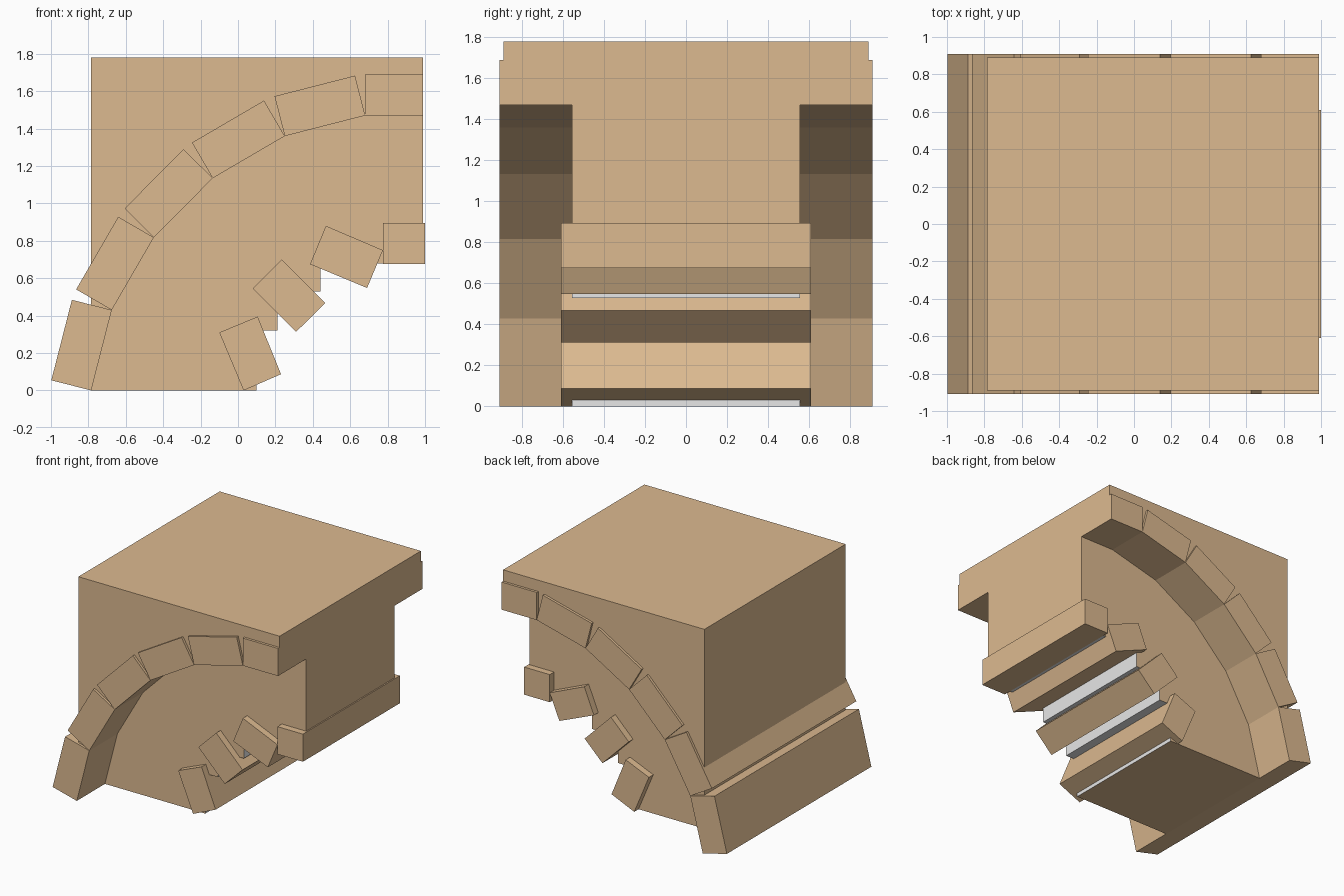
import bpy

if "Cube" in bpy.data.objects:
    bpy.data.objects.remove(bpy.data.objects["Cube"], do_unlink=True)


def material(name, rgb):
    m = bpy.data.materials.new(name)
    m.use_nodes = True
    color = (*rgb, 1.0)
    m.diffuse_color = color
    m.node_tree.nodes["Principled BSDF"].inputs["Base Color"].default_value = color
    return m


SAND = material("sandstone", (0.72, 0.49, 0.28))
GREY = material("bare_grey", (0.8, 0.8, 0.8))


def extrude_profile(name, profile, half_depth):
    """Solid from a counter-clockwise (x, z) profile, spanning y = +-half_depth."""
    n = len(profile)
    verts = [(x, y, z) for y in (-half_depth, half_depth) for x, z in profile]
    faces = [list(range(n)), list(range(2 * n - 1, n - 1, -1))]
    for i in range(n):
        j = (i + 1) % n
        faces.append([j, i, i + n, j + n])
    mesh = bpy.data.meshes.new(name)
    mesh.from_pydata(verts, [], faces)
    mesh.materials.append(SAND)
    obj = bpy.data.objects.new(name, mesh)
    bpy.context.collection.objects.link(obj)
    return obj


# Inner line of the large arch
arch = [(-0.785, 0.0), (-0.675, 0.43), (-0.45, 0.818), (-0.135, 1.135),
        (0.25, 1.36), (0.68, 1.47), (0.99, 1.47)]
THICK = 0.22

# Wall above the large arch
extrude_profile("upper_wall",
                [(-0.785, 0.458)] + arch[1:] + [(0.99, 1.78), (-0.785, 1.78)], 0.89)

# Recessed wall with a stepped underside
core = extrude_profile("recessed_wall", [
    (-0.785, 0.0), (0.10, 0.0), (0.10, 0.32), (0.21, 0.32), (0.21, 0.53),
    (0.44, 0.53), (0.44, 0.68), (0.99, 0.68), (0.99, 1.6), (-0.785, 1.6)], 0.555)
core.data.materials.append(GREY)
for face in core.data.polygons:
    c, nrm = face.center, face.normal
    step_side = nrm.x > 0.9 and c.x < 0.9
    step_under = nrm.z < -0.9 and c.z > 0.01
    if step_side or step_under:
        face.material_index = 1

# Large arch stones, each a square-cut beam running right through
for i, ((x0, z0), (x1, z1)) in enumerate(zip(arch, arch[1:])):
    length = ((x1 - x0) ** 2 + (z1 - z0) ** 2) ** 0.5
    ox, oz = -(z1 - z0) / length * THICK, (x1 - x0) / length * THICK
    extrude_profile(f"large_arch_stone_{i + 1}",
                    [(x0, z0), (x1, z1), (x1 + ox, z1 + oz), (x0 + ox, z0 + oz)], 0.91)

# Small arch stones
small = [
    [(0.03, 0.0), (0.23, 0.087), (0.105, 0.395), (-0.10, 0.31)],
    [(0.31, 0.313), (0.467, 0.467), (0.235, 0.70), (0.078, 0.545)],
    [(0.69, 0.548), (0.775, 0.75), (0.47, 0.88), (0.385, 0.675)],
    [(0.775, 0.675), (1.0, 0.675), (1.0, 0.895), (0.775, 0.895)],
]
for i, profile in enumerate(small):
    extrude_profile(f"small_arch_stone_{i + 1}", profile, 0.61)
